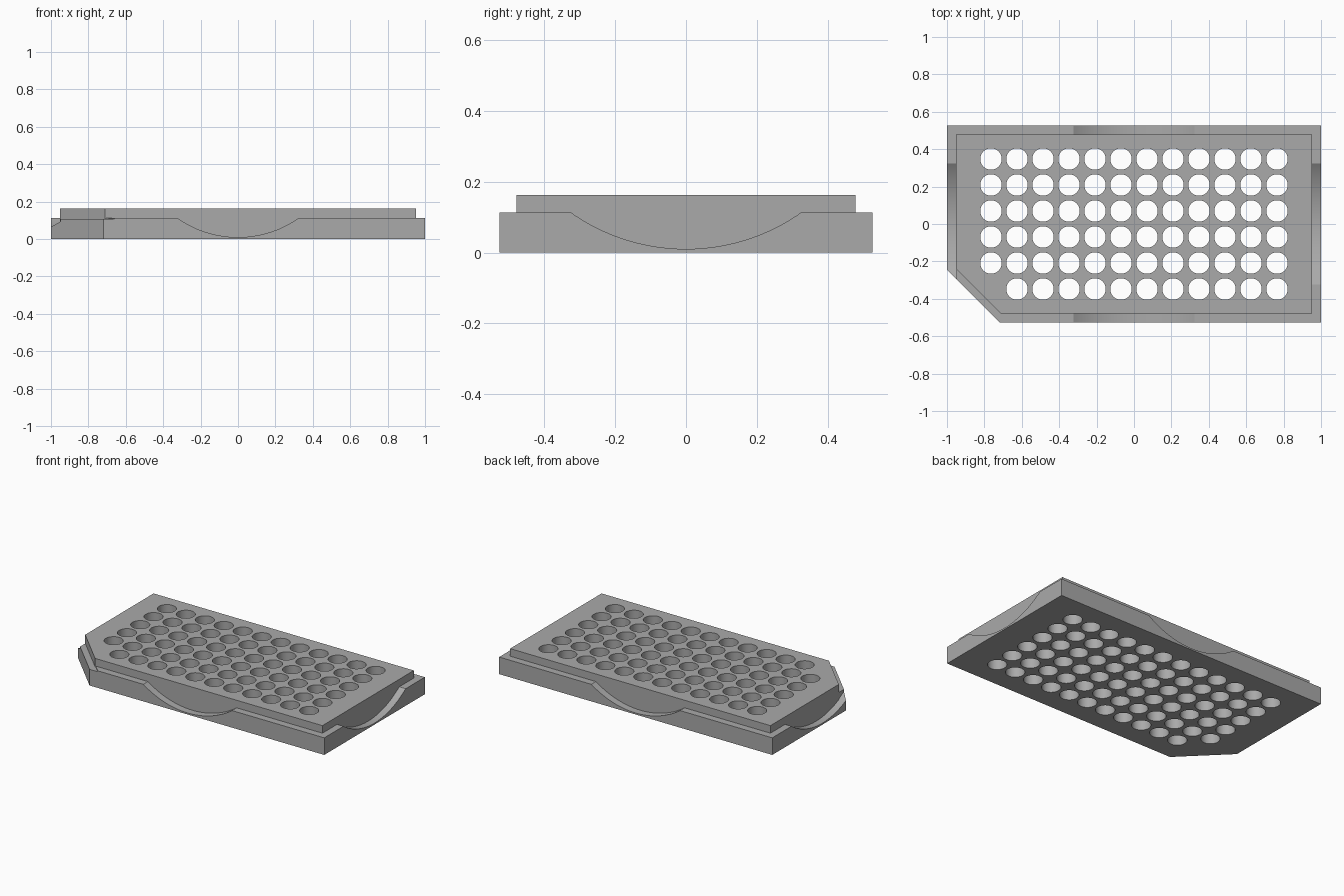
import bpy, bmesh, math
from mathutils import Matrix, Vector

cube = bpy.data.objects.get("Cube")
if cube:
    bpy.data.objects.remove(cube, do_unlink=True)

BASE_H, STEP_H, TOP_H = 0.113, 0.107, 0.163
OUT_X, OUT_Y, OUT_CUT = 1.0, 0.526, -1.245     # rim outline, corner line x + y
IN_X, IN_Y, IN_CUT = 0.953, 0.478, -1.19       # deck outline
SCOOP_R, SCOOP_Z = 0.564, 0.574
PITCH, HOLE_R = 0.139, 0.0575

grey = bpy.data.materials.new("grey plastic")
grey.use_nodes = True
grey.diffuse_color = (0.4, 0.4, 0.4, 1)
grey.node_tree.nodes["Principled BSDF"].inputs["Base Color"].default_value = (0.4, 0.4, 0.4, 1)


def make_object(name, bm):
    mesh = bpy.data.meshes.new(name)
    bmesh.ops.recalc_face_normals(bm, faces=bm.faces)
    bm.to_mesh(mesh)
    bm.free()
    mesh.materials.append(grey)
    obj = bpy.data.objects.new(name, mesh)
    bpy.context.collection.objects.link(obj)
    return obj


def prism(name, points, z0, z1):
    bm = bmesh.new()
    face = bm.faces.new([bm.verts.new((x, y, z0)) for x, y in points])
    up = bmesh.ops.extrude_face_region(bm, geom=[face])["geom"]
    bmesh.ops.translate(bm, vec=(0, 0, z1 - z0),
                        verts=[v for v in up if isinstance(v, bmesh.types.BMVert)])
    return make_object(name, bm)


def outline(hx, hy, cut):
    # Rectangle with the front right corner cut off
    return [(hx, -hy), (hx, hy), (-hx, hy), (-hx, cut + hx), (cut + hy, -hy)]


def combine(target, tool, operation):
    mod = target.modifiers.new(operation.title(), "BOOLEAN")
    mod.operation = operation
    mod.solver = "EXACT"
    mod.object = tool
    bpy.context.view_layer.objects.active = target
    bpy.ops.object.modifier_apply(modifier=mod.name)
    bpy.data.objects.remove(tool, do_unlink=True)


# Base with its cut corner
plate = prism("well_plate", outline(OUT_X, OUT_Y, OUT_CUT), 0, BASE_H)

# Slightly lower ledge along the cut corner
c = IN_CUT + 0.005
combine(plate, prism("corner_cutter", [(-2, c + 2), (-2, -2), (c + 2, -2)], STEP_H, 0.5),
        "DIFFERENCE")

# Rounded finger scoops in the four sides of the rim
bm = bmesh.new()
for i in range(4):
    inner = (IN_X if i % 2 == 0 else IN_Y) - 0.003
    place = (Matrix.Rotation(i * math.pi / 2, 4, "Z")
             @ Matrix.Translation(Vector((inner + 0.1, 0, SCOOP_Z)))
             @ Matrix.Rotation(math.pi / 2, 4, "Y"))
    bmesh.ops.create_cone(bm, cap_ends=True, segments=128, radius1=SCOOP_R,
                          radius2=SCOOP_R, depth=0.2, matrix=place)
combine(plate, make_object("scoop_cutter", bm), "DIFFERENCE")

# Raised deck
combine(plate, prism("deck", outline(IN_X, IN_Y, IN_CUT), 0.005, TOP_H), "UNION")

# Grid of through holes, leaving out the one at the cut corner
bm = bmesh.new()
for col in range(12):
    for row in range(6):
        if (col, row) != (0, 0):
            at = Vector(((col - 5.5) * PITCH, (row - 2.5) * PITCH, 0.1))
            bmesh.ops.create_cone(bm, cap_ends=True, segments=48, radius1=HOLE_R,
                                  radius2=HOLE_R, depth=0.4, matrix=Matrix.Translation(at))
combine(plate, make_object("hole_cutter", bm), "DIFFERENCE")

# Smooth curved walls, sharp edges
bpy.ops.object.select_all(action="DESELECT")
plate.select_set(True)
bpy.context.view_layer.objects.active = plate
bpy.ops.object.shade_smooth_by_angle(angle=math.radians(30))
